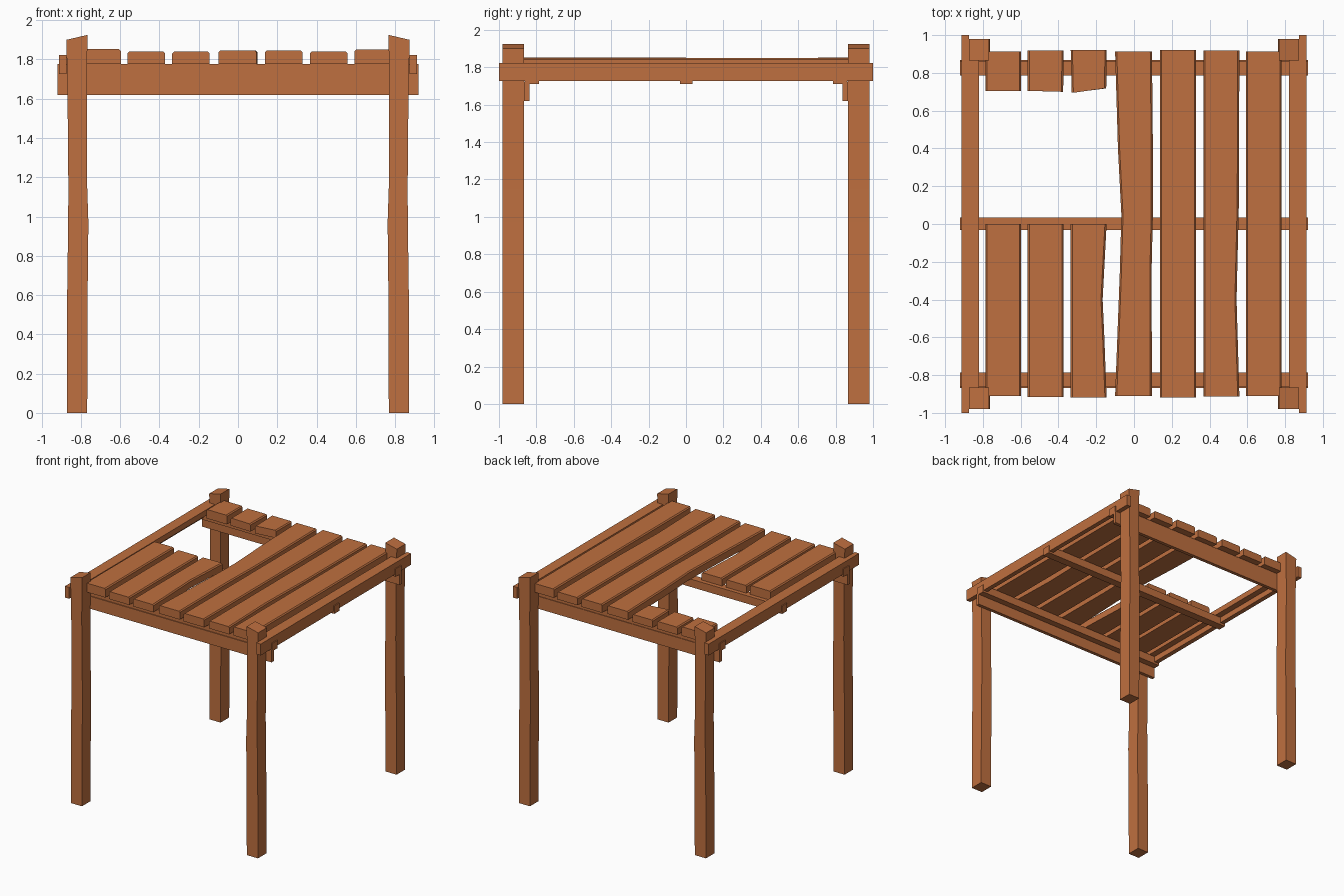
import bpy, bmesh

if "Cube" in bpy.data.objects:
    bpy.data.objects.remove(bpy.data.objects["Cube"])

wood = bpy.data.materials.new("wood")
wood.diffuse_color = (0.52, 0.16, 0.05, 1)
wood.use_nodes = True
wood.node_tree.nodes["Principled BSDF"].inputs["Base Color"].default_value = wood.diffuse_color


def loft(name, rings):
    """Closed solid through a list of equal-sized vertex rings."""
    bm = bmesh.new()
    loops = [[bm.verts.new(p) for p in ring] for ring in rings]
    n = len(loops[0])
    for a, b in zip(loops, loops[1:]):
        for i in range(n):
            j = (i + 1) % n
            bm.faces.new((a[i], a[j], b[j], b[i]))
    bm.faces.new(loops[0])
    bm.faces.new(loops[-1])
    bmesh.ops.recalc_face_normals(bm, faces=bm.faces)
    me = bpy.data.meshes.new(name)
    bm.to_mesh(me)
    bm.free()
    me.materials.append(wood)
    ob = bpy.data.objects.new(name, me)
    bpy.context.collection.objects.link(ob)
    return ob


def box(name, x0, x1, y0, y1, z0, z1):
    return loft(name, [[(x0, y0, z), (x1, y0, z), (x1, y1, z), (x0, y1, z)]
                       for z in (z0, z1)])


def plank(name, z0, z1, stations):
    """Board along y with chamfered top; station = y at left, y at right, x0, x1."""
    c = 0.009
    rings = []
    for yl, yr, x0, x1 in stations:
        rings.append([(x0, yl, z0), (x1, yr, z0), (x1, yr, z1 - c),
                      (x1 - c, yr, z1), (x0 + c, yl, z1), (x0, yl, z1 - c)])
    return loft(name, rings)


# Slightly warped posts with slanted tops: (z, outer x, inner x)
POST = [(0, 0.872, 0.768), (0.6, 0.87, 0.766), (0.97, 0.865, 0.762),
        (1.15, 0.864, 0.768), (1.6, 0.868, 0.77)]
for sx, side in ((-1, "left"), (1, "right")):
    for sy, end in ((-1, "front"), (1, "back")):
        y0, y1 = sy * 0.98, sy * 0.865
        rings = [[(sx * o, y0, z), (sx * i, y0, z), (sx * i, y1, z), (sx * o, y1, z)]
                 for z, o, i in POST]
        rings.append([(sx * 0.874, y0, 1.90), (sx * 0.767, y0, 1.925),
                      (sx * 0.767, y1, 1.925), (sx * 0.874, y1, 1.90)])
        loft(f"{end}_{side}_post", rings)

    # Side rails: long outer board and shorter inner board
    xs = sorted((sx * 0.873, sx * 0.912))
    box(f"{side}_outer_rail", *xs, -1, 1, 1.727, 1.823)
    xs = sorted((sx * 0.82, sx * 0.873))
    box(f"{side}_inner_rail", *xs, -0.91, 0.91, 1.775, 1.823)

# Deep beams behind the posts
for sy, end in ((-1, "front"), (1, "back")):
    ys = sorted((sy * 0.867, sy * 0.838))
    box(f"{end}_beam", -0.92, 0.92, *ys, 1.62, 1.725)

# Joists under the boards
for name, y0, y1 in (("front", -0.86, -0.785), ("middle", -0.033, 0.035),
                     ("back", 0.785, 0.862)):
    box(f"{name}_joist", -0.92, 0.92, y0, y1, 1.71, 1.776)

# Broken boards on the left: long front piece and a stub at the back
BROKEN = [
    (1.852, [(-0.91, -0.91, -0.787, -0.597), (0, 0, -0.787, -0.597)],
     [(0.705, 0.705, -0.787, -0.597), (0.912, 0.912, -0.787, -0.597)]),
    (1.84, [(-0.915, -0.915, -0.563, -0.372), (0, 0, -0.563, -0.372)],
     [(0.705, 0.70, -0.563, -0.375), (0.918, 0.918, -0.563, -0.372)]),
    (1.84, [(-0.918, -0.918, -0.335, -0.145), (-0.6, -0.6, -0.335, -0.157),
            (-0.4, -0.4, -0.335, -0.166), (0, 0, -0.335, -0.145)],
     [(0.695, 0.718, -0.33, -0.147), (0.922, 0.922, -0.335, -0.145)]),
]
for k, (top, front, back) in enumerate(BROKEN, 1):
    plank(f"broken_board_front_{k}", 1.776, top, front)
    plank(f"broken_board_back_{k}", 1.776, top, back)

# Whole boards, some slightly warped: top z, then (y, x0, x1)
WHOLE = [
    (1.845, [(-0.91, -0.1, 0.095), (-0.25, -0.075, 0.093),
             (0.05, -0.067, 0.1), (0.4, -0.085, 0.1), (0.912, -0.1, 0.095)]),
    (1.845, [(-0.918, 0.137, 0.328), (0.922, 0.137, 0.328)]),
    (1.84, [(-0.912, 0.367, 0.558), (-0.4, 0.367, 0.543),
            (0.1, 0.367, 0.555), (0.918, 0.367, 0.558)]),
    (1.85, [(-0.91, 0.593, 0.782), (0.912, 0.593, 0.782)]),
]
for k, (top, st) in enumerate(WHOLE, 1):
    plank(f"board_{k}", 1.776, top, [(y, y, a, b) for y, a, b in st])
